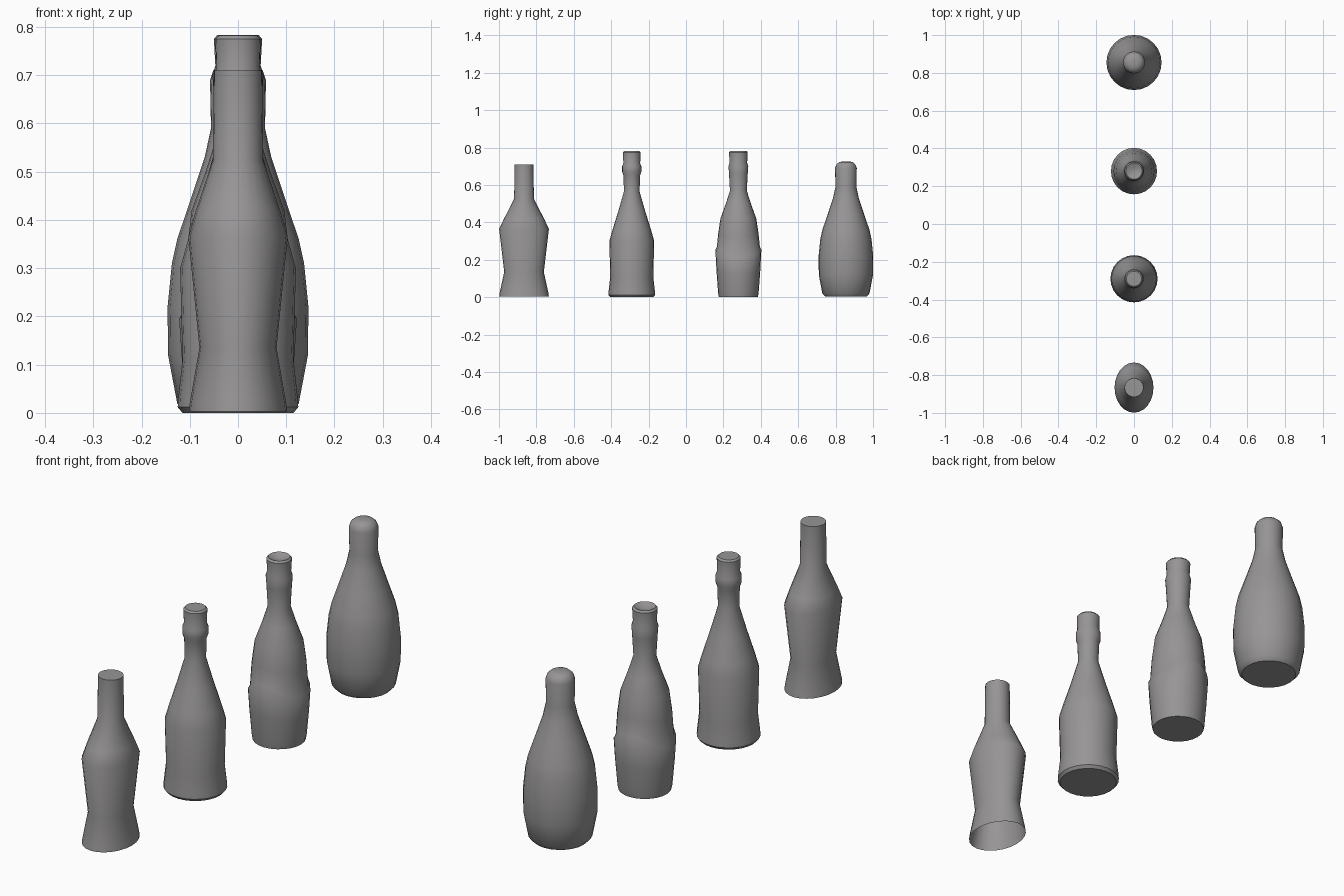
import bpy, bmesh, math

glass = bpy.data.materials.new("warm grey")
glass.diffuse_color = (0.31, 0.30, 0.30, 1)
SIDES = 24


def bottle(name, y, profile, open_base=False):
    """Loft rings of (z, x radius, y radius, side dip) into one bottle."""
    bm = bmesh.new()
    rings = []
    for z, rx, ry, dip in profile:
        ring = []
        for i in range(SIDES):
            a = 2 * math.pi * i / SIDES
            ring.append(bm.verts.new((rx * math.cos(a), y + ry * math.sin(a),
                                      z - dip * math.cos(2 * a))))
        rings.append(ring)
    for low, high in zip(rings, rings[1:]):
        for i in range(SIDES):
            j = (i + 1) % SIDES
            bm.faces.new((low[i], low[j], high[j], high[i]))
    if not open_base:
        bm.faces.new(list(reversed(rings[0])))
    bm.faces.new(rings[-1])
    mesh = bpy.data.meshes.new(name)
    bm.to_mesh(mesh)
    bm.free()
    obj = bpy.data.objects.new(name, mesh)
    mesh.materials.append(glass)
    bpy.context.collection.objects.link(obj)
    bpy.ops.object.select_all(action='DESELECT')
    obj.select_set(True)
    bpy.context.view_layer.objects.active = obj
    bpy.ops.object.shade_smooth_by_angle(angle=math.radians(40))


def rounded(points):
    return [(z, r, r, 0) for z, r in points]


# oval waisted bottle, open underneath
bottle("waisted_bottle", -0.866, [
    (0.003, 0.102, 0.133, 0), (0.02, 0.100, 0.131, 0), (0.135, 0.080, 0.106, 0),
    (0.365, 0.103, 0.133, 0), (0.42, 0.087, 0.107, 0), (0.525, 0.052, 0.053, 0),
    (0.71, 0.050, 0.050, 0)], open_base=True)

# straight bottle with flared foot and neck ring
bottle("ringed_bottle", -0.29, rounded([
    (0, 0.115), (0.012, 0.125), (0.03, 0.124), (0.11, 0.115), (0.30, 0.120),
    (0.36, 0.103), (0.46, 0.072), (0.565, 0.042), (0.65, 0.044), (0.67, 0.051),
    (0.70, 0.051), (0.715, 0.045), (0.775, 0.047), (0.782, 0.040)]))

# bottle with a wavy raised lower sleeve
bottle("sleeved_bottle", 0.28, [
    (0, 0.104, 0.104, 0), (0.02, 0.108, 0.108, 0), (0.13, 0.117, 0.117, 0.01),
    (0.225, 0.122, 0.123, 0.03), (0.24, 0.114, 0.115, 0.03),
    (0.33, 0.108, 0.108, 0.01), (0.42, 0.096, 0.096, 0), (0.50, 0.067, 0.067, 0),
    (0.57, 0.045, 0.045, 0), (0.66, 0.050, 0.050, 0), (0.70, 0.053, 0.053, 0),
    (0.72, 0.047, 0.047, 0), (0.775, 0.050, 0.050, 0), (0.783, 0.043, 0.043, 0),
    (0.77, 0.015, 0.015, 0)])

# round-bellied bottle with domed stopper
bottle("bellied_bottle", 0.855, rounded([
    (0.003, 0.110), (0.02, 0.126), (0.12, 0.145), (0.22, 0.146), (0.31, 0.137),
    (0.36, 0.126), (0.44, 0.099), (0.53, 0.069), (0.59, 0.056), (0.69, 0.058),
    (0.71, 0.051), (0.722, 0.037), (0.726, 0.018)]))
